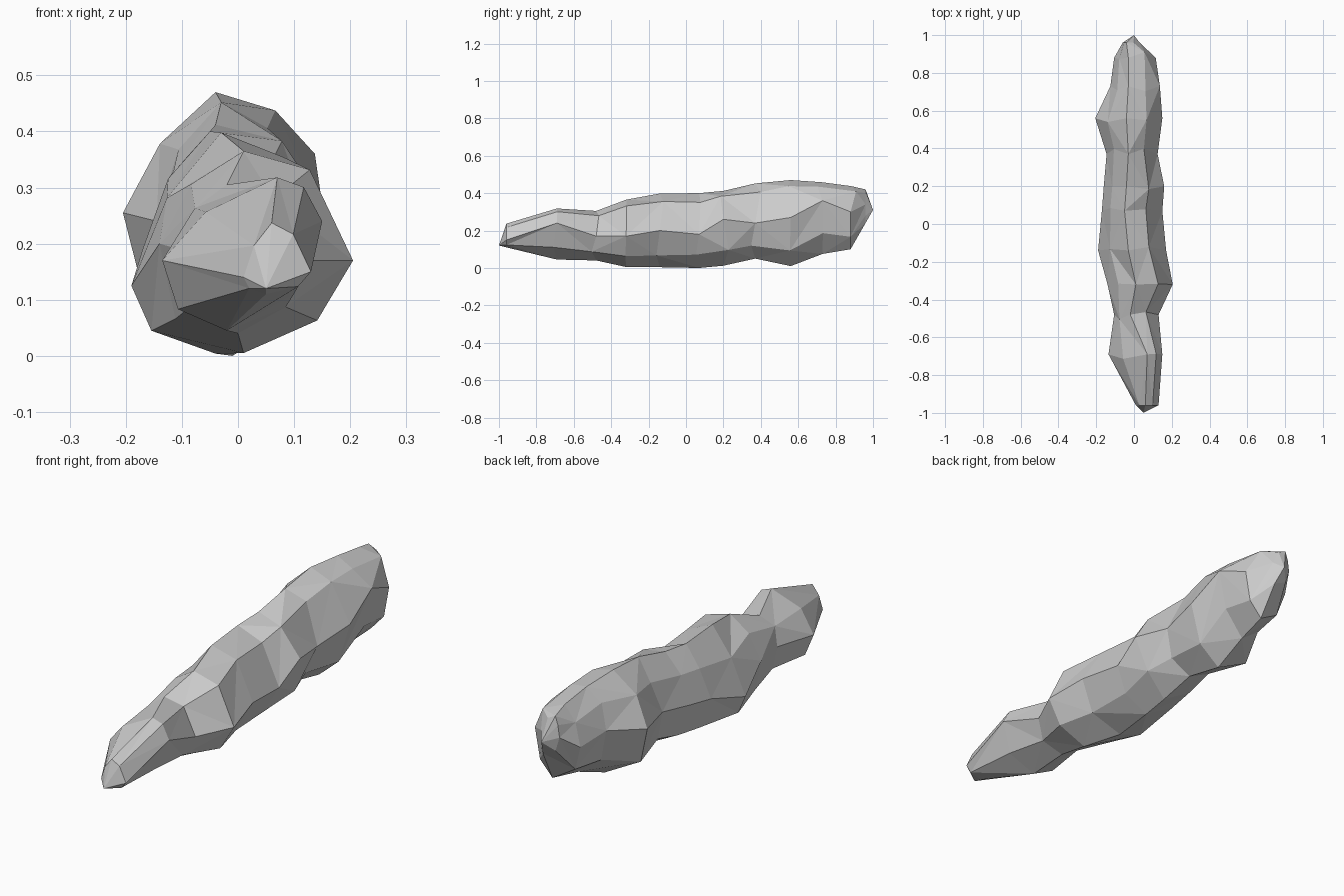
import bpy, bmesh, random
from mathutils import Vector

random.seed(4)

# Cross-sections along y: y, left (x, z), right (x, z), top (x, z), bottom (x, z)
sections = [
    (-0.96, 0.01, 0.14, 0.13, 0.15, 0.06, 0.237, 0.05, 0.11),
    (-0.69, -0.135, 0.17, 0.15, 0.24, 0.07, 0.318, -0.02, 0.045),
    (-0.48, -0.105, 0.19, 0.13, 0.17, -0.02, 0.305, 0.00, 0.04),
    (-0.32, -0.14, 0.20, 0.205, 0.17, 0.01, 0.365, 0.01, 0.005),
    (-0.14, -0.19, 0.125, 0.17, 0.20, -0.03, 0.398, -0.04, 0.004),
    (0.07, -0.17, 0.19, 0.15, 0.18, -0.05, 0.40, -0.01, 0.0),
    (0.20, -0.16, 0.21, 0.16, 0.26, -0.04, 0.412, 0.00, 0.012),
    (0.37, -0.145, 0.24, 0.125, 0.24, -0.03, 0.452, 0.00, 0.05),
    (0.56, -0.205, 0.255, 0.15, 0.27, -0.04, 0.47, 0.00, 0.01),
    (0.73, -0.125, 0.29, 0.137, 0.36, -0.03, 0.458, 0.01, 0.075),
    (0.88, -0.105, 0.27, 0.115, 0.30, -0.03, 0.438, 0.03, 0.10),
    (0.96, -0.06, 0.33, 0.03, 0.34, -0.04, 0.42, 0.02, 0.24),
]

# How far each corner bulges outward (x, z): upper right, upper left, lower left, lower right
BULGE = [(0.57, 0.80), (0.64, 0.61), (0.78, 0.66), (0.68, 0.64)]


def ring(s):
    """Eight-sided rough ring with uneven chipped corners."""
    y, xl, zl, xr, zr, xt, zt, xb, zb = s
    right, top = Vector((xr, y, zr)), Vector((xt, y, zt))
    left, bottom = Vector((xl, y, zl)), Vector((xb, y, zb))
    mains = [right, top, left, bottom]
    pts = []
    for i, a in enumerate(mains):
        b = mains[(i + 1) % 4]
        side, cap = (a, b) if i % 2 == 0 else (b, a)
        kx, kz = (k + random.uniform(-0.04, 0.04) for k in BULGE[i])
        c = Vector((cap.x + (side.x - cap.x) * kx, y, side.z + (cap.z - side.z) * kz))
        if abs(y) < 0.9:
            c.y += random.uniform(-0.03, 0.03)
        pts += [a, c]
    return pts


bm = bmesh.new()
rings = [[bm.verts.new(p) for p in ring(s)] for s in sections]

# Faceted sides, diagonals alternated for a broken rock look
for i, (r0, r1) in enumerate(zip(rings, rings[1:])):
    for j in range(8):
        a, b, c, d = r0[j], r0[(j + 1) % 8], r1[(j + 1) % 8], r1[j]
        tris = [(a, b, c), (a, c, d)] if (i + j) % 2 else [(a, b, d), (b, c, d)]
        for t in tris:
            bm.faces.new(t)

# Pointed ends
for r, tip in ((rings[0], (0.05, -1.0, 0.12)), (rings[-1], (0.0, 1.0, 0.31))):
    v = bm.verts.new(tip)
    for j in range(8):
        bm.faces.new((r[j], r[(j + 1) % 8], v))

bmesh.ops.recalc_face_normals(bm, faces=bm.faces)
mesh = bpy.data.meshes.new("long_rock")
bm.to_mesh(mesh)
bm.free()
bpy.context.collection.objects.link(bpy.data.objects.new("long_rock", mesh))
